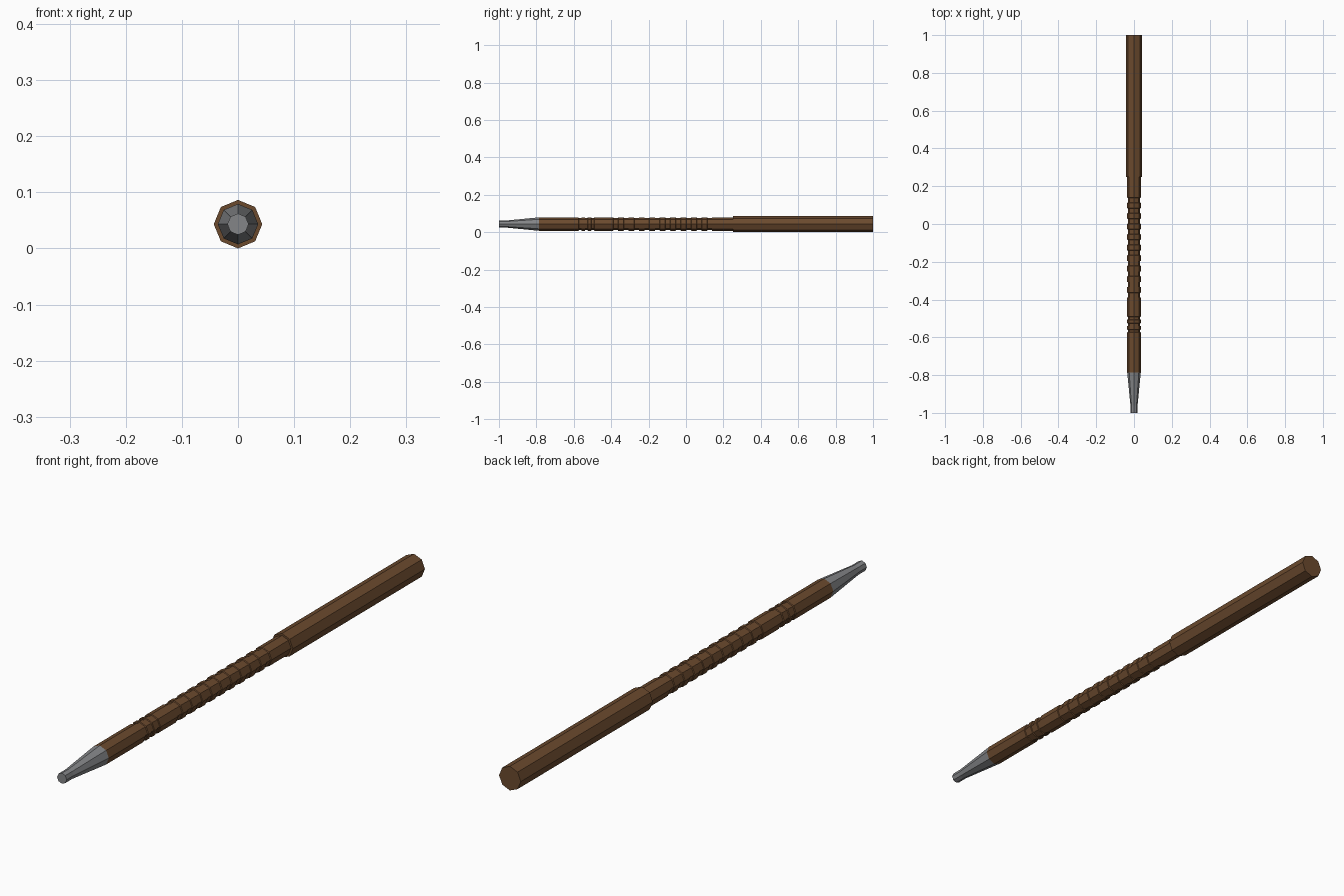
import bpy, bmesh, math

if "Cube" in bpy.data.objects:
    bpy.data.objects.remove(bpy.data.objects["Cube"])

CZ = 0.0432  # axis height


def material(name, rgb):
    m = bpy.data.materials.new(name)
    m.diffuse_color = (*rgb, 1)
    m.use_nodes = True
    m.node_tree.nodes["Principled BSDF"].inputs["Base Color"].default_value = m.diffuse_color
    return m


def lathe(name, profile, mat, sides=8):
    """Revolve (y, radius) points round the long axis, with capped ends."""
    bm = bmesh.new()
    rings = []
    for y, r in profile:
        angles = [2 * math.pi * i / sides for i in range(sides)]
        rings.append([bm.verts.new((r * math.cos(a), y, CZ + r * math.sin(a))) for a in angles])
    for a, b in zip(rings, rings[1:]):
        for i in range(sides):
            j = (i + 1) % sides
            bm.faces.new((a[i], a[j], b[j], b[i]))
    bm.faces.new(rings[0])
    bm.faces.new(rings[-1])
    bmesh.ops.recalc_face_normals(bm, faces=bm.faces)
    me = bpy.data.meshes.new(name)
    bm.to_mesh(me)
    bm.free()
    me.materials.append(mat)
    ob = bpy.data.objects.new(name, me)
    bpy.context.collection.objects.link(ob)
    return ob


def grooves(start, end, count, r, depth):
    """Square grooves evenly spaced between start and end."""
    w = (end - start) / (2 * count - 1)
    pts = []
    for i in range(count):
        y = start + 2 * i * w
        pts += [(y, r), (y + 0.002, r - depth), (y + w - 0.002, r - depth), (y + w, r)]
    return pts


wood = material("brown_wood", (0.147, 0.068, 0.027))
metal = material("grey_metal", (0.23, 0.235, 0.245))
R = 0.036

# Slim front shaft with two groups of grip grooves
lathe("grooved_shaft",
      [(-0.785, R)] + grooves(-0.575, -0.49, 3, R, 0.003)
      + grooves(-0.39, 0.14, 10, R, 0.003) + [(0.25, R)], wood)

# Thicker rear handle
lathe("rear_handle", [(0.25, 0.0432), (1.0, 0.0432)], wood)

# Tapered metal tip with a short straight nose
lathe("metal_tip", [(-1.0, 0.019), (-0.96, 0.019), (-0.785, R)], metal)
